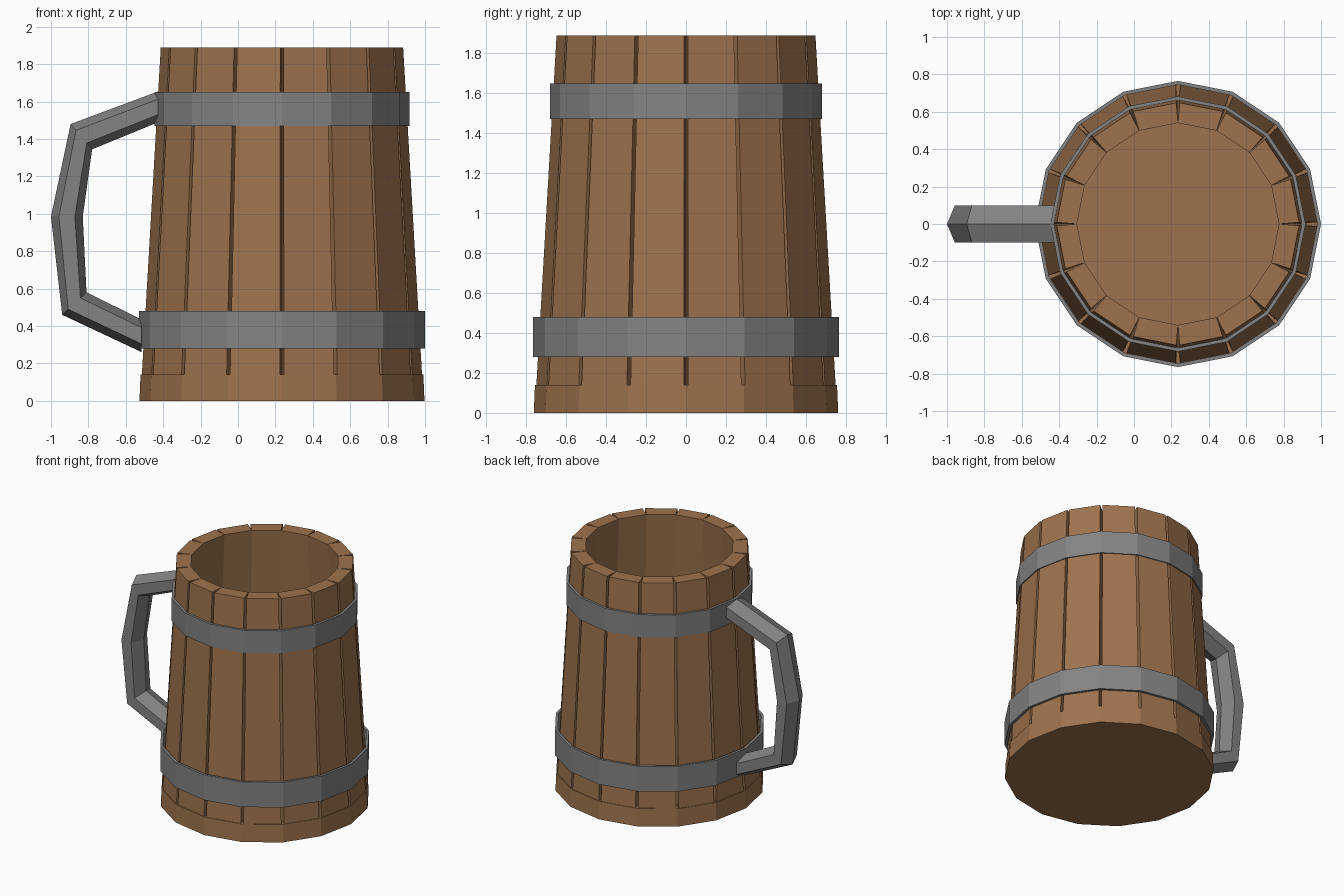
import bpy
from math import cos, sin, pi

SIDES = 16
CENTRE_X = 0.235
STEP = 2 * pi / SIDES

if "Cube" in bpy.data.objects:
    bpy.data.objects.remove(bpy.data.objects["Cube"], do_unlink=True)


def material(name, colour):
    mat = bpy.data.materials.new(name)
    mat.use_nodes = True
    mat.diffuse_color = colour
    mat.node_tree.nodes["Principled BSDF"].inputs["Base Color"].default_value = colour
    return mat


wood = material("brown wood", (0.34, 0.17, 0.075, 1))
iron = material("grey iron", (0.23, 0.23, 0.23, 1))


def build(name, verts, faces, mat):
    mesh = bpy.data.meshes.new(name)
    mesh.from_pydata(verts, [], faces)
    mesh.materials.append(mat)
    obj = bpy.data.objects.new(name, mesh)
    bpy.context.collection.objects.link(obj)
    return obj


def ring(radius, z):
    return [(CENTRE_X + radius * cos(i * STEP), radius * sin(i * STEP), z)
            for i in range(SIDES)]


def bridge(a, b, n):
    """Quads joining two closed loops of n points."""
    return [(a + i, a + (i + 1) % n, b + (i + 1) % n, b + i) for i in range(n)]


# Solid base that closes the vessel
build("base", ring(0.762, 0) + ring(0.756, 0.14),
      bridge(0, SIDES, SIDES) + [tuple(reversed(range(SIDES))),
                                 tuple(range(SIDES, 2 * SIDES))], wood)


# Tapered staves that touch inside and part slightly outside
def stave_section(inner, outer, gap, z):
    points = []
    for radius, inset, side in ((inner, 0, 0), (outer, gap, 0),
                                (outer, gap, 1), (inner, 0, 1)):
        angle = side * STEP + (inset / radius) * (1 - 2 * side)
        points.append((radius * cos(angle), radius * sin(angle), z))
    return points


stave_verts = stave_section(0.645, 0.749, 0.01, 0.14) + stave_section(0.54, 0.648, 0.009, 1.89)
stave_faces = bridge(0, 4, 4) + [(3, 2, 1, 0), (4, 5, 6, 7)]
for i in range(SIDES):
    stave = build(f"stave_{i + 1}", stave_verts, stave_faces, wood)
    stave.location.x = CENTRE_X
    stave.rotation_euler.z = i * STEP


# Iron hoops with open centres
def hoop(name, radius, bottom, top):
    inner = radius - 0.02
    loops = [ring(radius, bottom), ring(radius, top), ring(inner, top), ring(inner, bottom)]
    faces = []
    for k in range(4):
        faces += bridge(k * SIDES, (k + 1) % 4 * SIDES, SIDES)
    build(name, sum(loops, []), faces, iron)


hoop("lower_hoop", 0.765, 0.28, 0.48)
hoop("upper_hoop", 0.682, 1.47, 1.65)

# Handle: six-sided section swept between an outer and an inner outline
outer_line = [(-0.425, 1.655), (-0.895, 1.48), (-1.0, 0.985), (-0.94, 0.46), (-0.515, 0.26)]
inner_line = [(-0.425, 1.49), (-0.78, 1.345), (-0.83, 0.985), (-0.81, 0.58), (-0.515, 0.435)]
section = [(0, 0), (0.25, -0.1), (0.75, -0.1), (1, 0), (0.75, 0.1), (0.25, 0.1)]
verts, faces = [], []
for (ox, oz), (ix, iz) in zip(outer_line, inner_line):
    verts += [(ox + (ix - ox) * t, y, oz + (iz - oz) * t) for t, y in section]
for k in range(len(outer_line) - 1):
    faces += bridge(k * 6, k * 6 + 6, 6)
last = len(verts) - 6
faces += [tuple(reversed(range(6))), tuple(range(last, last + 6))]
build("handle", verts, faces, iron)
